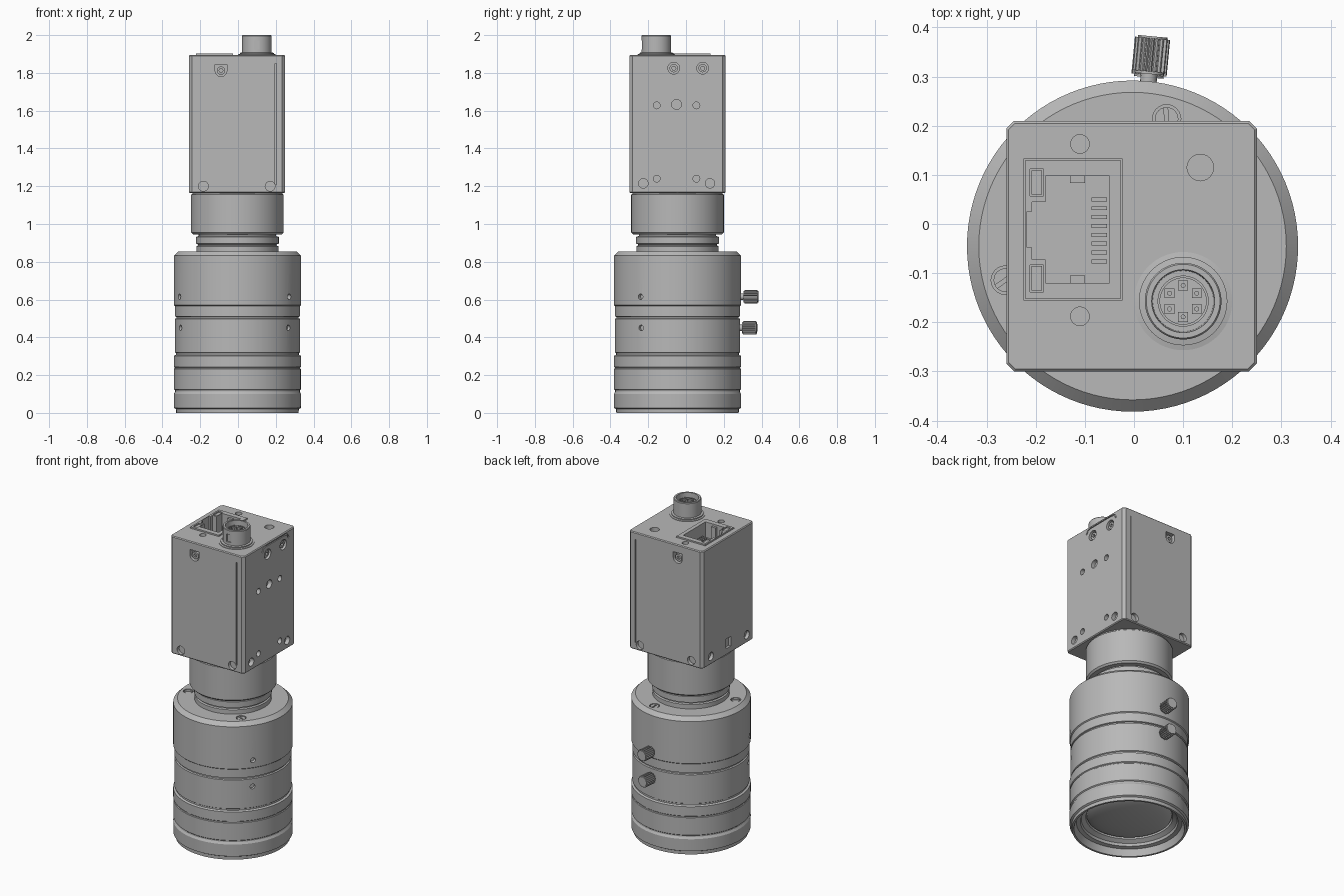
import bpy, bmesh
from math import cos, sin, pi, radians
from mathutils import Matrix, Vector

cube = bpy.data.objects.get("Cube")
if cube:
    bpy.data.objects.remove(cube)

grey = bpy.data.materials.new("metal grey")
grey.use_nodes = True
grey.diffuse_color = (0.48, 0.48, 0.48, 1)
grey.node_tree.nodes["Principled BSDF"].inputs["Base Color"].default_value = grey.diffuse_color

AXIS = Vector((-0.003, -0.045, 0))
UP = Vector((0, 0, 1))


def finish(bm, name):
    bmesh.ops.recalc_face_normals(bm, faces=bm.faces)
    mesh = bpy.data.meshes.new(name)
    bm.to_mesh(mesh)
    bm.free()
    mesh.materials.append(grey)
    ob = bpy.data.objects.new(name, mesh)
    bpy.context.collection.objects.link(ob)
    return ob


def activate(ob):
    bpy.ops.object.select_all(action='DESELECT')
    ob.select_set(True)
    bpy.context.view_layer.objects.active = ob


def smooth(ob):
    activate(ob)
    bpy.ops.object.shade_smooth_by_angle(angle=radians(30))


def lathe(name, profile, centre=AXIS, n=96):
    bm = bmesh.new()
    rings = []
    for r, z in profile:
        count = n if r > 0 else 1
        rings.append([bm.verts.new((centre.x + r * cos(2 * pi * i / n),
                                    centre.y + r * sin(2 * pi * i / n), z)) for i in range(count)])
    for a, b in zip(rings, rings[1:]):
        for i in range(n):
            j = (i + 1) % n
            quad = [a[i % len(a)], a[j % len(a)], b[j % len(b)], b[i % len(b)]]
            bm.faces.new(list(dict.fromkeys(quad)))
    return finish(bm, name)


def prism(bm, pts, frame, low, high):
    a = [bm.verts.new(frame @ Vector((x, y, low))) for x, y in pts]
    b = [bm.verts.new(frame @ Vector((x, y, high))) for x, y in pts]
    bm.faces.new(a)
    bm.faces.new(b)
    for i in range(len(a)):
        j = (i + 1) % len(a)
        bm.faces.new((a[i], a[j], b[j], b[i]))


def disc(x, y, r, n=24):
    return [(x + r * cos(2 * pi * i / n), y + r * sin(2 * pi * i / n)) for i in range(n)]


def rect(x0, x1, y0, y1):
    return [(x0, y0), (x1, y0), (x1, y1), (x0, y1)]


def side_frame(across, origin):
    # Local x runs across the side, y is up and z points outwards
    out = across.cross(UP)
    m = Matrix((across, UP, out)).transposed().to_4x4()
    m.translation = origin
    return m


def radial_frame(degrees, z):
    a = radians(degrees)
    return side_frame(Vector((-sin(a), cos(a), 0)), AXIS + UP * z)


def cut(ob, bm):
    cutter = finish(bm, "cutter")
    cutter.hide_render = True
    mod = ob.modifiers.new("cut", 'BOOLEAN')
    mod.object, mod.operation, mod.solver = cutter, 'DIFFERENCE', 'EXACT'
    activate(ob)
    bpy.ops.object.modifier_apply(modifier=mod.name)
    bpy.data.objects.remove(cutter)


flat = Matrix.Identity(4)

# Lens barrel with stepped rings, grooves and recessed front opening
barrel = lathe("lens_barrel", [
    (0, .10), (.24, .10), (.245, .075), (.27, .06), (.275, .045), (.298, .04), (.312, 0), (.324, 0),
    (.325, .02), (.336, .026), (.337, .1), (.33, .112), (.33, .12), (.336, .125), (.336, .233),
    (.332, .236), (.332, .24), (.337, .244), (.337, .302), (.325, .307), (.325, .316), (.331, .32),
    (.331, .498), (.323, .501), (.323, .508), (.331, .511), (.331, .565), (.337, .57), (.337, .832),
    (.313, .855), (0, .855)])
RING_ANGLES = (84.5, 204.5, 324.5)
TOP_ANGLES = (75, 195, 315)
bm = bmesh.new()
for z in (.45, .615):
    for a in RING_ANGLES[1:]:
        prism(bm, disc(0, 0, .015, 16), radial_frame(a, z), .315, .36)
for a in TOP_ANGLES:
    p = AXIS + Vector((cos(radians(a)), sin(radians(a)), 0)) * .268
    prism(bm, disc(p.x, p.y, .029), flat, .835, .9)
cut(barrel, bm)

# Front glass element, bulging slightly
lathe("front_glass", [(.242 * sin(t * pi / 16), .09 - .045 * cos(t * pi / 16)) for t in range(9)]
      + [(.242, .105), (0, .105)])

# Slotted screws in the rear face of the barrel
for k, a in enumerate(TOP_ANGLES):
    p = AXIS + Vector((cos(radians(a)), sin(radians(a)), 0)) * .268
    bm = bmesh.new()
    prism(bm, disc(p.x, p.y, .024), flat, .83, .853)
    screw = finish(bm, f"barrel_screw_{k + 1}")
    bm = bmesh.new()
    turn = Matrix.Translation(p) @ Matrix.Rotation(radians(a + 20), 4, 'Z')
    prism(bm, rect(-.03, .03, -.004, .004), turn, .843, .87)
    cut(screw, bm)

# Knurled thumbscrews on the back of the barrel
for name, z, start in (("upper", .615, .352), ("lower", .45, .345)):
    frame = radial_frame(RING_ANGLES[0], z)
    bm = bmesh.new()
    prism(bm, disc(0, 0, .017, 16), frame, .31, start + .01)
    teeth = [((.036 if i % 4 < 2 else .031) * cos(pi * i / 40),
              (.036 if i % 4 < 2 else .031) * sin(pi * i / 40)) for i in range(80)]
    prism(bm, teeth, frame, start + .005, start + .073)
    prism(bm, disc(0, 0, .030), frame, start, start + .077)
    finish(bm, f"{name}_thumbscrew")

# Neck and mount adapter between lens and housing
lathe("lens_neck", [(0, .85), (.217, .85), (.217, .882), (.208, .886), (.208, .892), (.219, .896),
                    (.219, .932), (.205, .936), (.205, .96), (0, .96)])
lathe("mount_adapter", [(0, .945), (.235, .945), (.245, .955), (.245, 1.155), (.238, 1.16),
                        (.238, 1.17), (0, 1.17)])

# Camera housing
X0, X1, Y0, Y1, Z0, Z1 = -.26, .25, -.30, .21, 1.165, 1.895
c = .016
bm = bmesh.new()
prism(bm, [(X0 + c, Y0), (X1 - c, Y0), (X1, Y0 + c), (X1, Y1 - c),
           (X1 - c, Y1), (X0 + c, Y1), (X0, Y1 - c), (X0, Y0 + c)], flat, Z0, Z1)
housing = finish(bm, "camera_housing")
bevel = housing.modifiers.new("bevel", 'BEVEL')
bevel.width, bevel.segments, bevel.angle_limit = .005, 1, radians(60)
activate(housing)
bpy.ops.object.modifier_apply(modifier="bevel")

front = side_frame(Vector((1, 0, 0)), (0, Y0, 0))
back = side_frame(Vector((-1, 0, 0)), (0, Y1, 0))
right = side_frame(Vector((0, 1, 0)), (X1, 0, 0))
left = side_frame(Vector((0, -1, 0)), (X0, 0, 0))

# Housing openings: corner holes, seams, screw pockets, mounting holes and sockets
bm = bmesh.new()
for frame, s in ((front, 1), (back, -1)):
    for x in (-.183, .17):
        prism(bm, disc(s * x, 1.2, .026), frame, -.02, .02)
    prism(bm, rect(s * .2 - .003, s * .2 + .003, 1.21, 1.85), frame, -.01, .02)
    pocket = [(s * -.09 + .031 * cos(pi + pi * i / 12), 1.812 + .031 * sin(pi + pi * i / 12))
              for i in range(13)]
    prism(bm, pocket + [(s * -.09 + .031, 1.845), (s * -.09 - .031, 1.845)], frame, -.03, .02)
for y, z, r in ((-.065, 1.825, .031), (.088, 1.825, .031), (-.05, 1.633, .026), (-.155, 1.628, .018),
                (.055, 1.628, .018), (-.155, 1.24, .018), (.055, 1.24, .018),
                (-.226, 1.215, .025), (.127, 1.215, .025)):
    prism(bm, disc(y, z, r), right, -.025, .02)
arch = [(-.122, 1.855), (-.11, 1.876), (-.09, 1.883), (.112, 1.883), (.132, 1.876), (.144, 1.855)]
prism(bm, arch + [(y * .95, z - .006) for y, z in reversed(arch)], right, -.006, .02)
for y in (-.127, .226):
    prism(bm, disc(y, 1.215, .025), left, -.02, .02)
prism(bm, rect(.02, .07, 1.205, 1.265), left, -.015, .02)
for x, y, r in ((-.11, .163, .019), (-.11, -.188, .019), (.135, .115, .027)):
    prism(bm, disc(x, y, r), flat, Z1 - .03, Z1 + .02)
prism(bm, rect(-.225, -.023, -.155, .132), flat, 1.58, Z1 + .02)
cut(housing, bm)

# Screw heads inside the side pockets
for name, frame, spots in (("front", front, [(-.09, 1.812)]), ("back", back, [(.09, 1.812)]),
                           ("right", right, [(-.065, 1.825), (.088, 1.825)])):
    for k, (x, z) in enumerate(spots):
        bm = bmesh.new()
        prism(bm, disc(x, z, .022), frame, -.035, -.008)
        head = finish(bm, f"{name}_pocket_screw_{k + 1}")
        bm = bmesh.new()
        prism(bm, disc(x, z, .011, 6), frame, -.02, .01)
        cut(head, bm)

# Network socket housing with a stepped cavity
bm = bmesh.new()
prism(bm, rect(-.222, -.026, -.152, .129), flat, 1.575, 1.902)
socket = finish(bm, "network_socket")
bm = bmesh.new()
prism(bm, [(-.18, -.12), (-.05, -.12), (-.05, .098), (-.18, .098), (-.18, .045), (-.208, .045),
           (-.208, .025), (-.218, .025), (-.218, -.048), (-.208, -.048), (-.208, -.072),
           (-.18, -.072)], flat, 1.62, 1.95)
for y in (.057, -.138):
    prism(bm, rect(-.212, -.184, y, y + .055), flat, 1.88, 1.95)
cut(socket, bm)

# Socket lamps, contact pins and shield tabs
bm = bmesh.new()
for y in (.057, -.138):
    prism(bm, rect(-.209, -.187, y + .003, y + .052), flat, 1.87, 1.896)
finish(bm, "socket_lamps")
bm = bmesh.new()
for i in range(8):
    y = .05 - i * .018
    prism(bm, rect(-.087, -.055, y - .004, y + .004), flat, 1.61, 1.83)
finish(bm, "contact_pins")
bm = bmesh.new()
for y in (-.121, .083):
    prism(bm, rect(-.13, -.1, y, y + .016), flat, 1.7, 1.89)
finish(bm, "shield_tabs")

# Round power connector with six pins
centre = Vector((.1, -.157, 0))
plug = lathe("round_connector", [
    (0, 1.88), (.1, 1.88), (.1, 1.898), (.09, 1.9), (.09, 1.906), (.078, 1.908), (.078, 1.996),
    (.075, 2), (.064, 2), (.062, 1.93), (.052, 1.93), (.052, 1.975), (.047, 1.975), (.047, 1.955),
    (0, 1.955)], centre, 64)
bm = bmesh.new()
prism(bm, rect(.086, .114, 1.925, 1.972), side_frame(Vector((1, 0, 0)), (0, centre.y, 0)), .071, .09)
cut(plug, bm)
bm = bmesh.new()
for i in range(6):
    a = radians(90 + 60 * i)
    x, y = centre.x + .032 * cos(a), centre.y + .032 * sin(a)
    prism(bm, rect(x - .01, x + .01, y - .01, y + .01), flat, 1.95, 1.975)
    prism(bm, disc(x, y, .005, 10), flat, 1.97, 1.985)
finish(bm, "connector_pins")

for ob in list(bpy.context.collection.objects):
    if ob.type == 'MESH' and grey.name in ob.data.materials:
        smooth(ob)
